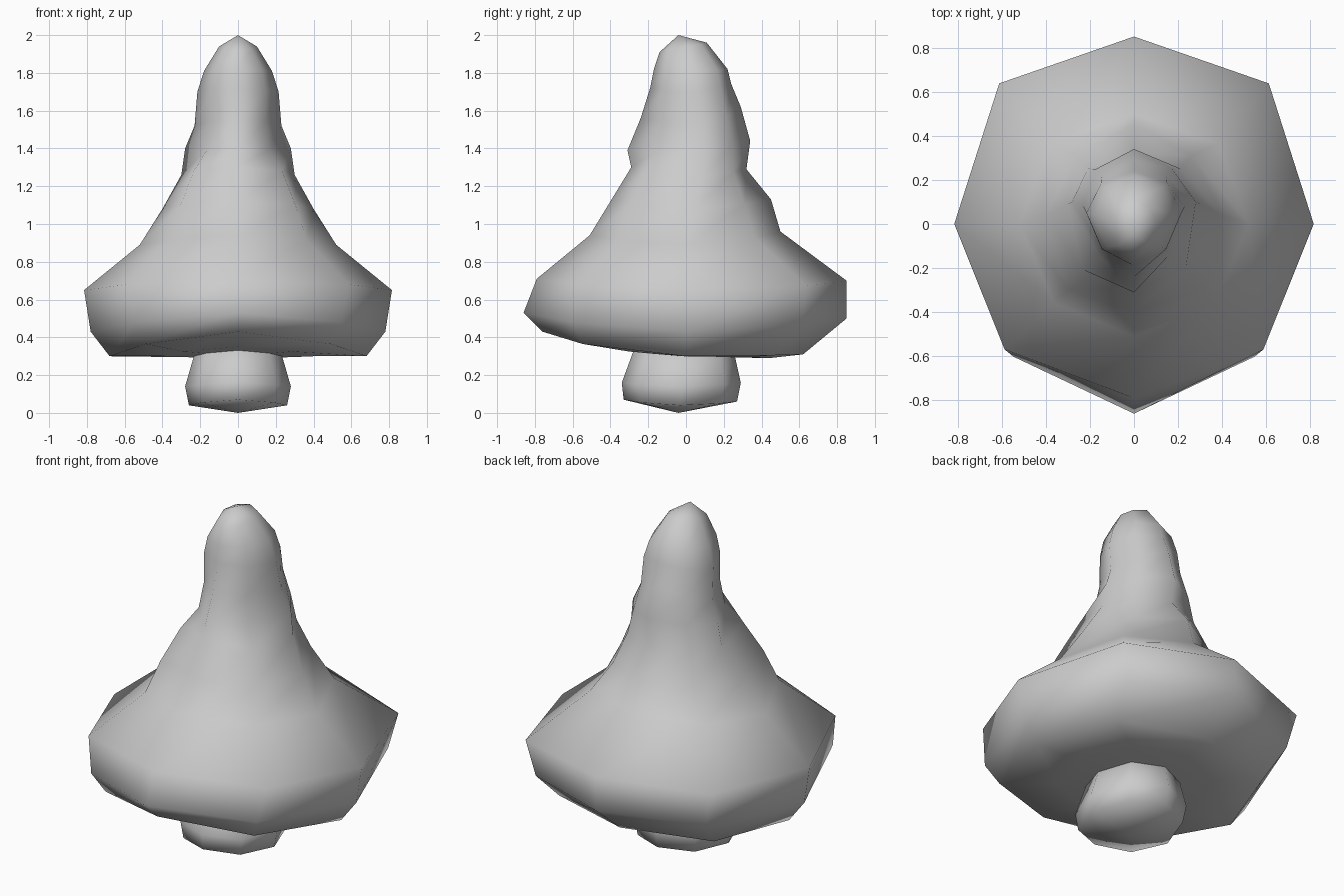
import bpy
import bmesh

# Remove the default cube
cube = bpy.data.objects.get("Cube")
if cube:
    bpy.data.objects.remove(cube, do_unlink=True)

grey = bpy.data.materials.new("plain grey")
grey.use_nodes = True
colour = (0.6, 0.6, 0.6, 1)
grey.diffuse_color = colour
grey.node_tree.nodes["Principled BSDF"].inputs["Base Color"].default_value = colour


def loft(name, rings, bottom, top):
    """Skin eight-sided rings; each ring is front (y, z), side (x, y, z),
    back (y, z), and the fullness of its front and back diagonals."""
    bm = bmesh.new()
    loops = []
    for (fy, fz), (sx, sy, sz), (by, bz), kf, kb in rings:
        def diagonal(y, z, k, sign):
            return (sign * sx * k, sy + (y - sy) * k, (z + sz) / 2)
        points = [(0, fy, fz), diagonal(fy, fz, kf, 1), (sx, sy, sz),
                  diagonal(by, bz, kb, 1), (0, by, bz),
                  diagonal(by, bz, kb, -1), (-sx, sy, sz),
                  diagonal(fy, fz, kf, -1)]
        loops.append([bm.verts.new(p) for p in points])
    for low, high in zip(loops, loops[1:]):
        for i in range(8):
            j = (i + 1) % 8
            bm.faces.new((low[i], low[j], high[j], high[i]))
    # Close both ends with fans
    for loop, tip in ((loops[0], bottom), (loops[-1], top)):
        v = bm.verts.new(tip)
        for i in range(8):
            bm.faces.new((loop[i], loop[(i + 1) % 8], v))
    bmesh.ops.recalc_face_normals(bm, faces=bm.faces)
    for f in bm.faces:
        f.smooth = True
    mesh = bpy.data.meshes.new(name)
    bm.to_mesh(mesh)
    bm.free()
    mesh.materials.append(grey)
    obj = bpy.data.objects.new(name, mesh)
    bpy.context.collection.objects.link(obj)
    return obj


# Wide tilted cap rising into a lumpy spire
loft("cap_and_spire", [
    ((-.42, .35), (.40, 0, .30), (.44, .29), .72, .72),
    ((-.76, .43), (.68, 0, .30), (.62, .31), .72, .75),
    ((-.86, .53), (.78, 0, .43), (.85, .50), .70, .72),
    ((-.79, .71), (.815, 0, .65), (.85, .70), .72, .75),
    ((-.51, .94), (.52, 0, .89), (.50, .96), .70, .73),
    ((-.40, 1.12), (.40, .04, 1.08), (.45, 1.13), .76, .66),
    ((-.29, 1.30), (.30, .09, 1.26), (.32, 1.29), .78, .70),
    ((-.31, 1.39), (.28, .10, 1.40), (.34, 1.44), .58, .62),
    ((-.24, 1.56), (.23, .08, 1.52), (.29, 1.62), .62, .64),
    ((-.19, 1.72), (.215, .05, 1.70), (.24, 1.74), .68, .70),
    ((-.17, 1.82), (.18, .04, 1.81), (.22, 1.82), .70, .70),
    ((-.14, 1.91), (.10, .01, 1.94), (.11, 1.96), .70, .70),
], (0, -.04, .30), (0, -.04, 2.0))

# Short stem with a shallow pointed base
loft("stem", [
    ((-.33, .07), (.26, -.03, .04), (.27, .06), .72, .72),
    ((-.34, .16), (.28, -.03, .14), (.29, .16), .72, .72),
    ((-.27, .35), (.225, -.02, .33), (.25, .34), .72, .72),
], (0, -.04, 0), (0, -.02, .38))
